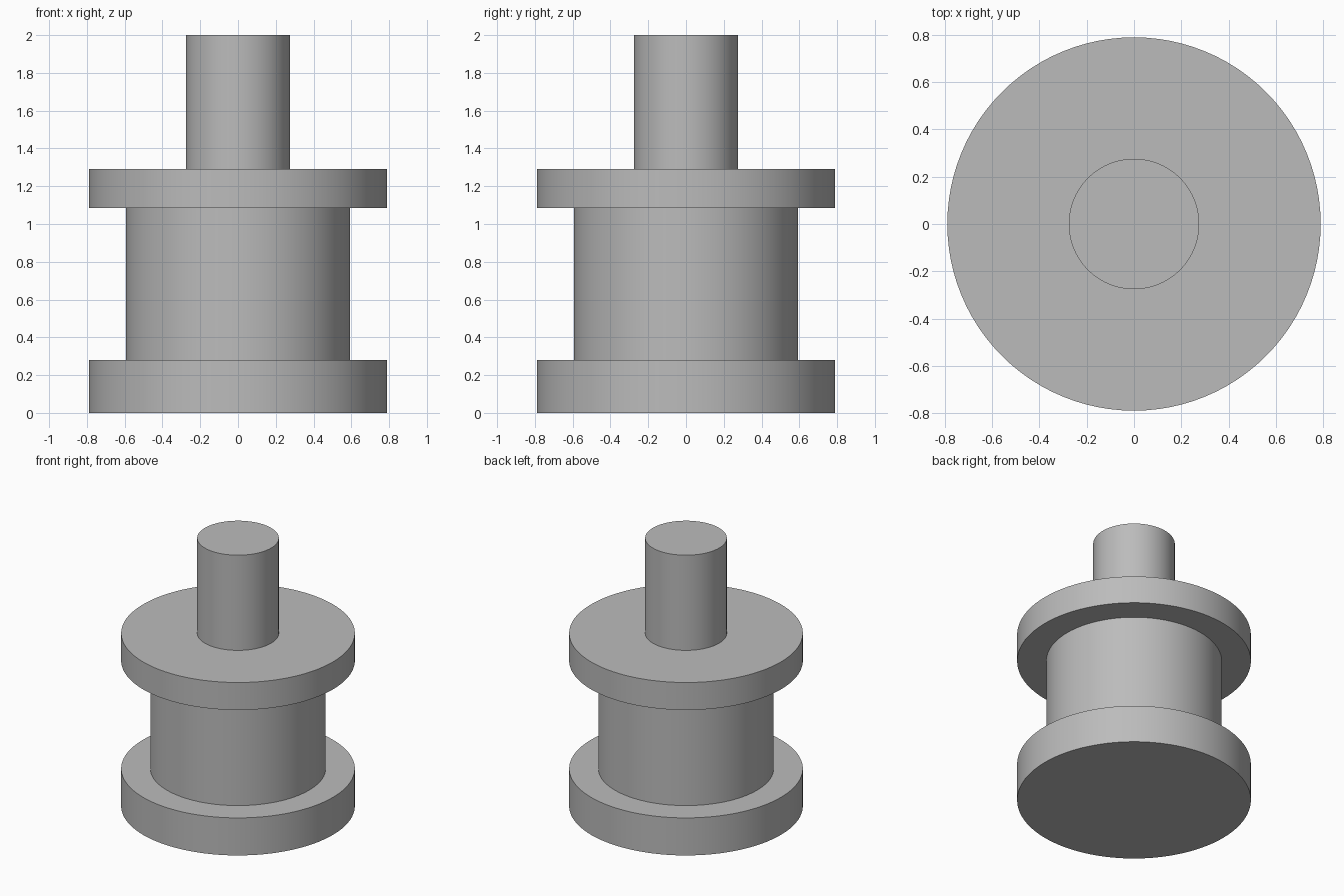
import bpy
import bmesh
import math

old = bpy.data.objects.get("Cube")
if old:
    bpy.data.objects.remove(old, do_unlink=True)

SIDES = 96

# Single plain grey
grey = bpy.data.materials.new("plain grey")
grey.use_nodes = True
colour = (0.5, 0.5, 0.5, 1)
grey.diffuse_color = colour
grey.node_tree.nodes["Principled BSDF"].inputs["Base Color"].default_value = colour

# Stacked sections from the ground up: radius, top height
sections = [
    (0.79, 0.28),   # base flange
    (0.593, 1.085), # drum
    (0.79, 1.29),   # upper flange
    (0.276, 2.0),   # shaft
]


def lathe(name, profile):
    """Turn an (r, z) outline about z into one closed solid."""
    bm = bmesh.new()
    rings = []
    for r, z in profile:
        ring = []
        for i in range(SIDES):
            a = math.tau * i / SIDES
            ring.append(bm.verts.new((r * math.cos(a), r * math.sin(a), z)))
        rings.append(ring)
    for low, high in zip(rings, rings[1:]):
        for i in range(SIDES):
            j = (i + 1) % SIDES
            bm.faces.new((low[i], low[j], high[j], high[i]))
    bm.faces.new(rings[0][::-1])
    bm.faces.new(rings[-1])
    bmesh.ops.recalc_face_normals(bm, faces=bm.faces)
    mesh = bpy.data.meshes.new(name)
    bm.to_mesh(mesh)
    bm.free()
    mesh.materials.append(grey)
    obj = bpy.data.objects.new(name, mesh)
    bpy.context.collection.objects.link(obj)
    return obj


# Stepped outline of the whole turned piece
outline = []
bottom = 0
for radius, top in sections:
    outline += [(radius, bottom), (radius, top)]
    bottom = top

spool = lathe("flanged_spool_with_shaft", outline)

# Smooth round walls, crisp rims
bpy.ops.object.select_all(action="DESELECT")
spool.select_set(True)
bpy.context.view_layer.objects.active = spool
bpy.ops.object.shade_smooth_by_angle(angle=math.radians(30))
